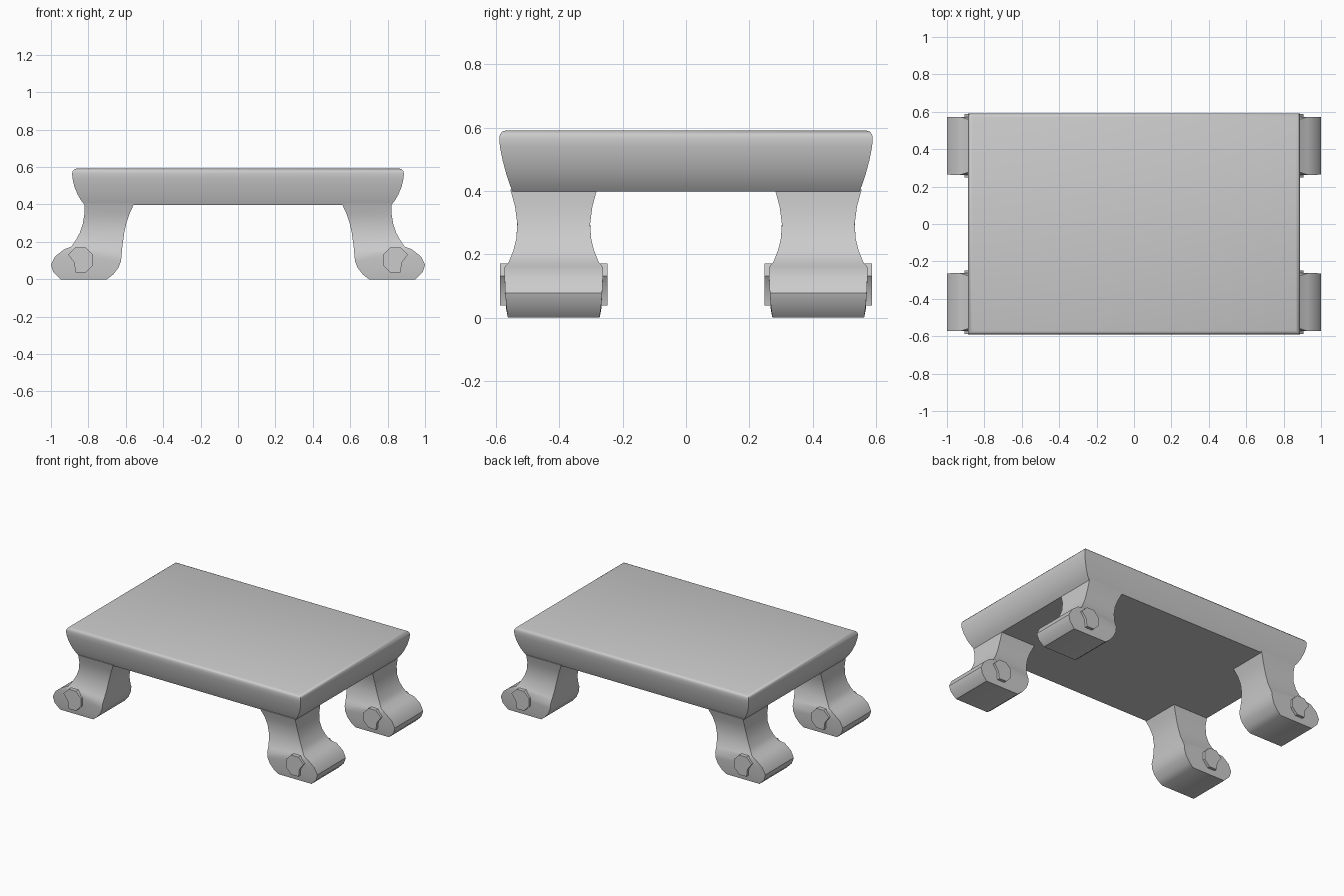
import bpy, bmesh, math

cube = bpy.data.objects.get("Cube")
if cube:
    bpy.data.objects.remove(cube, do_unlink=True)

grey = bpy.data.materials.new("plain grey")
grey.use_nodes = True
COLOUR = (0.6, 0.6, 0.6, 1)
grey.diffuse_color = COLOUR
grey.node_tree.nodes["Principled BSDF"].inputs["Base Color"].default_value = COLOUR


def loft(name, rings, angle=40):
    """Skin a list of equal-length rings and cap both ends."""
    bm = bmesh.new()
    loops = [[bm.verts.new(p) for p in ring] for ring in rings]
    for a, b in zip(loops, loops[1:]):
        for i in range(len(a)):
            j = (i + 1) % len(a)
            bm.faces.new((a[i], a[j], b[j], b[i]))
    bm.faces.new(loops[0][::-1])
    bm.faces.new(loops[-1])
    bmesh.ops.recalc_face_normals(bm, faces=bm.faces)
    mesh = bpy.data.meshes.new(name)
    bm.to_mesh(mesh)
    bm.free()
    mesh.materials.append(grey)
    obj = bpy.data.objects.new(name, mesh)
    bpy.context.collection.objects.link(obj)
    bpy.ops.object.select_all(action='DESELECT')
    obj.select_set(True)
    bpy.context.view_layer.objects.active = obj
    bpy.ops.object.shade_smooth_by_angle(angle=math.radians(angle))
    return obj


# Table top: flared rectangle with a rounded upper rim (half x, half y, z)
top_profile = [(0.82, 0.548, 0.398), (0.838, 0.557, 0.42), (0.856, 0.567, 0.45),
               (0.875, 0.579, 0.495), (0.885, 0.588, 0.54), (0.887, 0.59, 0.565),
               (0.884, 0.588, 0.578), (0.877, 0.581, 0.587), (0.865, 0.57, 0.591)]
loft("table_top", [[(x, y, z), (-x, y, z), (-x, -y, z), (x, -y, z)]
                   for x, y, z in top_profile])

# Leg stations from top to sole: (inner x, inner z, outer x, outer z, half depth)
leg_profile = [(0.555, 0.405, 0.82, 0.405, 0.137), (0.58, 0.35, 0.821, 0.35, 0.122),
               (0.597, 0.3, 0.83, 0.295, 0.115), (0.608, 0.25, 0.845, 0.25, 0.118),
               (0.615, 0.2, 0.865, 0.213, 0.127), (0.62, 0.16, 0.89, 0.175, 0.142),
               (0.622, 0.13, 0.93, 0.16, 0.155), (0.626, 0.095, 0.978, 0.122, 0.155),
               (0.64, 0.06, 1.0, 0.078, 0.153), (0.668, 0.025, 0.988, 0.038, 0.15),
               (0.7, 0.0, 0.95, 0.0, 0.145)]
LEG_Y = 0.418


def volute_outline():
    """Octagon with a small hook notched into its lower outer side."""
    pts = []
    for k in range(9):
        a = math.radians(-45 + 22.5 + 45 * k)
        r = 0.072 if k < 8 else 0.038
        pts.append((0.841 + r * math.cos(a), 0.104 + r * math.sin(a)))
    return pts[1:]


for sx, side in ((1, "left"), (-1, "right")):
    for sy, end in ((-1, "front"), (1, "back")):
        y = sy * LEG_Y
        loft(f"{end}_{side}_leg",
             [[(sx * xi, y - h, zi), (sx * xi, y + h, zi),
               (sx * xo, y + h, zo), (sx * xo, y - h, zo)]
              for xi, zi, xo, zo, h in leg_profile])
        # Scroll boss running through the foot
        loft(f"{end}_{side}_scroll",
             [[(sx * px, y + d, pz) for px, pz in volute_outline()]
              for d in (-0.17, 0.17)], angle=30)
